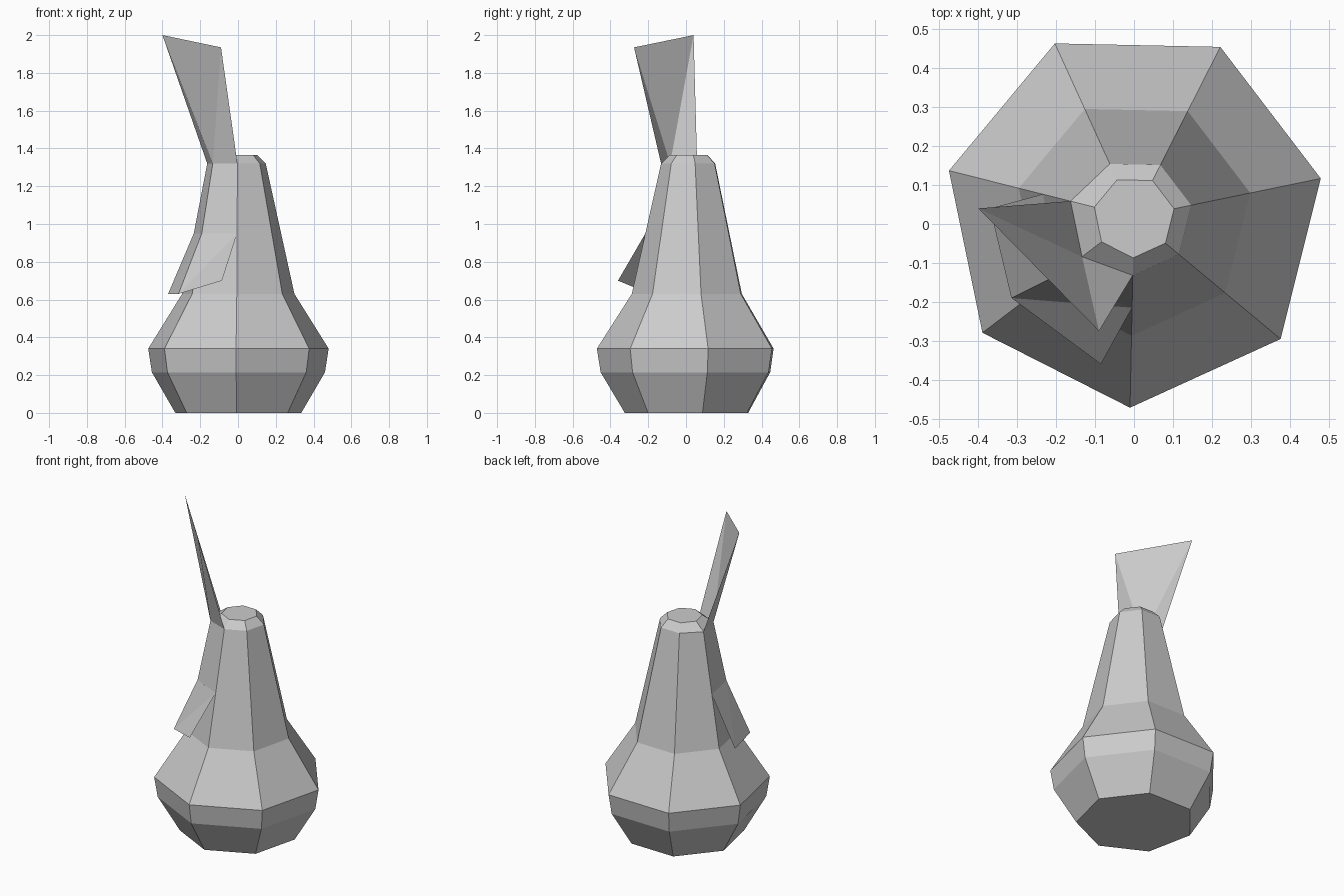
import bpy
import math
from mathutils import Vector

cube = bpy.data.objects.get("Cube")
if cube:
    bpy.data.objects.remove(cube, do_unlink=True)

SIDES = 7
START = math.radians(-91.2)
CENTRE_Y = 0.018

grey = bpy.data.materials.new("plain_grey")
grey.use_nodes = True
grey.diffuse_color = (0.6, 0.6, 0.6, 1)
grey.node_tree.nodes["Principled BSDF"].inputs["Base Color"].default_value = (0.6, 0.6, 0.6, 1)


def corner(i, radius, z):
    a = START + math.tau * i / SIDES
    return Vector((radius * math.cos(a), CENTRE_Y + radius * math.sin(a), z))


def add_object(name, verts, faces):
    mesh = bpy.data.meshes.new(name)
    mesh.from_pydata(verts, [], faces)
    mesh.materials.append(grey)
    mesh.update()
    obj = bpy.data.objects.new(name, mesh)
    bpy.context.scene.collection.objects.link(obj)
    return obj


# Faceted body: radius and height of each ring
profile = [(0.342, 0), (0.47, 0.215), (0.49, 0.34),
           (0.305, 0.63), (0.15, 1.32), (0.105, 1.365)]
rings = [[corner(i, r, z) for i in range(SIDES)] for r, z in profile]

# The neck bulges slightly where the flaps are attached
for i in (5, 6):
    rings[4][i] = corner(i, 0.168, 1.32)

verts = [v for ring in rings for v in ring]
faces = [tuple(reversed(range(SIDES))),
         tuple(range(len(verts) - SIDES, len(verts)))]
for k in range(len(rings) - 1):
    for i in range(SIDES):
        j = (i + 1) % SIDES
        lo, hi = k * SIDES, (k + 1) * SIDES
        faces.append((lo + i, lo + j, hi + j, hi + i))
add_object("body", verts, faces)

# Upper flap: folded sheet flaring up from the neck rim
rim = [rings[4][i] for i in (5, 6, 0)]
upper_tips = [Vector((-0.40, 0.04, 2.0)), Vector((-0.09, -0.275, 1.935))]
add_object("upper_flap", rim + upper_tips, [(0, 1, 3), (1, 4, 3), (1, 2, 4)])

# Lower flap: folded sheet hanging from halfway down the neck
t = (0.95 - 0.63) / (1.32 - 0.63)
hinge = [rings[3][i].lerp(rings[4][i], t) for i in (5, 6, 0)]
lower_tips = [Vector((-0.37, 0.04, 0.63)), Vector((-0.315, -0.19, 0.63)),
              Vector((-0.085, -0.36, 0.70))]
add_object("lower_flap", hinge + lower_tips,
           [(0, 3, 1), (3, 4, 1), (1, 4, 2), (4, 5, 2)])
